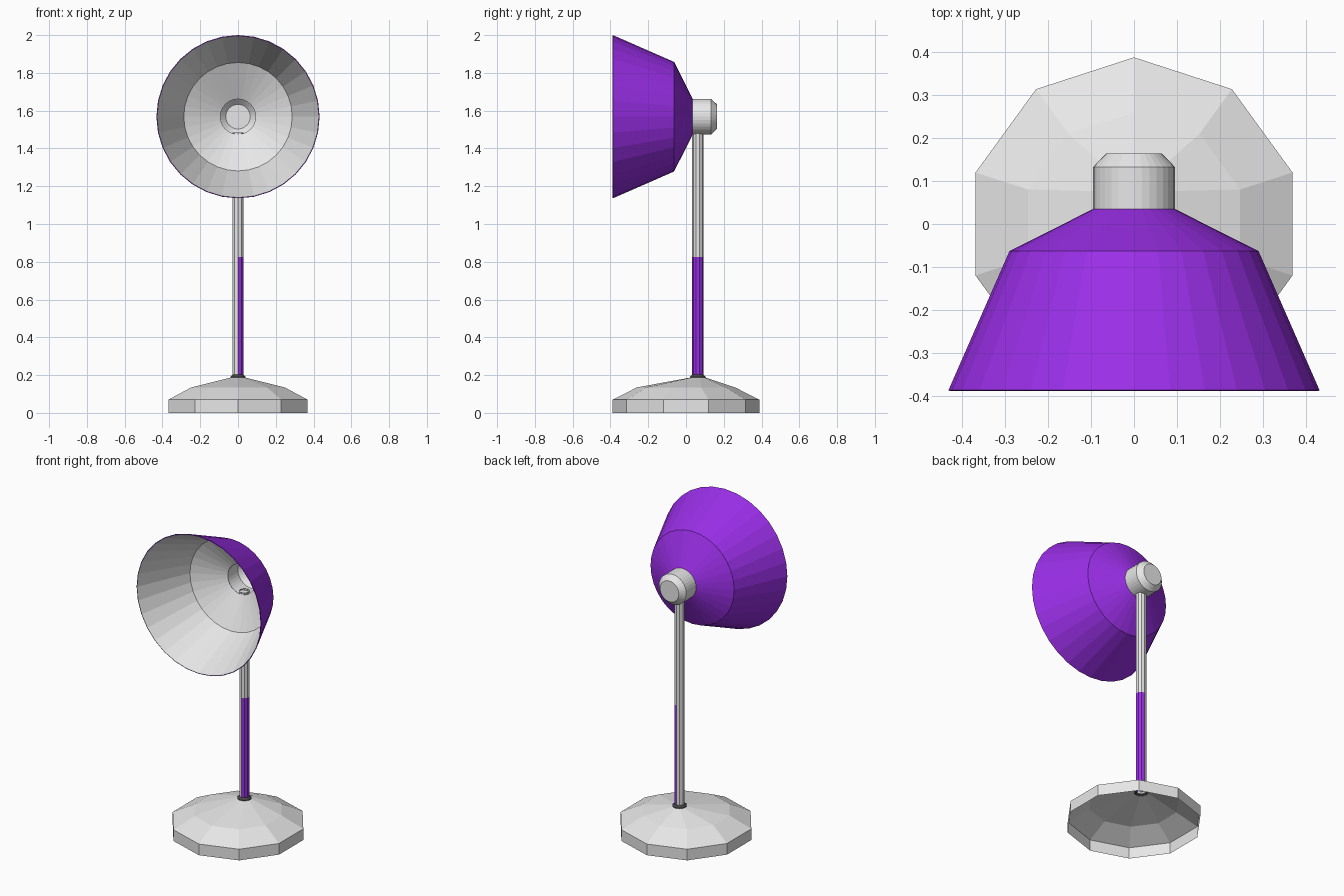
import bpy, bmesh, math
from mathutils import Matrix

cube = bpy.data.objects.get("Cube")
if cube:
    bpy.data.objects.remove(cube, do_unlink=True)


def material(name, rgb):
    m = bpy.data.materials.new(name)
    m.use_nodes = True
    m.diffuse_color = (*rgb, 1)
    bsdf = next(n for n in m.node_tree.nodes if n.type == 'BSDF_PRINCIPLED')
    bsdf.inputs["Base Color"].default_value = (*rgb, 1)
    return m


grey = material("light grey", (0.80, 0.80, 0.80))
purple = material("purple", (0.35, 0.03, 0.87))
dark = material("dark grey", (0.06, 0.06, 0.06))


def lathe(name, rings, sides, mats, matrix=Matrix(), cap_top=False):
    """Skin rings of (radius, height, y offset) from bottom to top."""
    bm = bmesh.new()
    loops = []
    for r, h, dy in rings:
        loops.append([bm.verts.new((-r * math.sin(2 * math.pi * i / sides),
                                    dy + r * math.cos(2 * math.pi * i / sides), h))
                      for i in range(sides)])
    for a, b in zip(loops, loops[1:]):
        for i in range(sides):
            j = (i + 1) % sides
            bm.faces.new((a[i], a[j], b[j], b[i]))
    if cap_top:
        bm.faces.new(loops[-1])
    bm.transform(matrix)
    mesh = bpy.data.meshes.new(name)
    bm.to_mesh(mesh)
    bm.free()
    for m in mats:
        mesh.materials.append(m)
    ob = bpy.data.objects.new(name, mesh)
    bpy.context.collection.objects.link(ob)
    return ob


POLE_Y = 0.063

# Ten-sided open base whose top leans back to the pole
lathe("base", [(0.388, 0, 0), (0.388, 0.07, 0), (0.26, 0.135, 0), (0.04, 0.187, POLE_Y)],
      10, [grey])

# Collar where the pole meets the base
lathe("collar", [(0.042, 0.182, POLE_Y), (0.042, 0.19, POLE_Y), (0.029, 0.203, POLE_Y)],
      10, [dark])

# Pole, with the lower part of its left half painted
pole = lathe("pole", [(0.03, 0.19, POLE_Y), (0.03, 0.825, POLE_Y), (0.03, 1.485, POLE_Y)],
             10, [grey, purple])
for p in pole.data.polygons:
    if p.center.x > 0 and p.center.z < 0.825:
        p.material_index = 1

# Head parts share a horizontal axis pointing backwards
head = Matrix.Translation((0, 0, 1.568)) @ Matrix.Rotation(-math.pi / 2, 4, 'X')

# Lampshade: thin shell, painted outside and pale inside
shade = lathe("lampshade", [(0.432, -0.387, 0), (0.29, -0.063, 0), (0.095, 0.035, 0)],
              32, [purple, grey], head)
shell = shade.modifiers.new("thickness", 'SOLIDIFY')
shell.thickness = 0.004
shell.offset = -1
shell.material_offset = 1
shell.material_offset_rim = 0

# Lamp socket behind the shade
lathe("socket", [(0.095, 0.033, 0), (0.095, 0.133, 0), (0.065, 0.164, 0)],
      32, [grey], head, cap_top=True)
